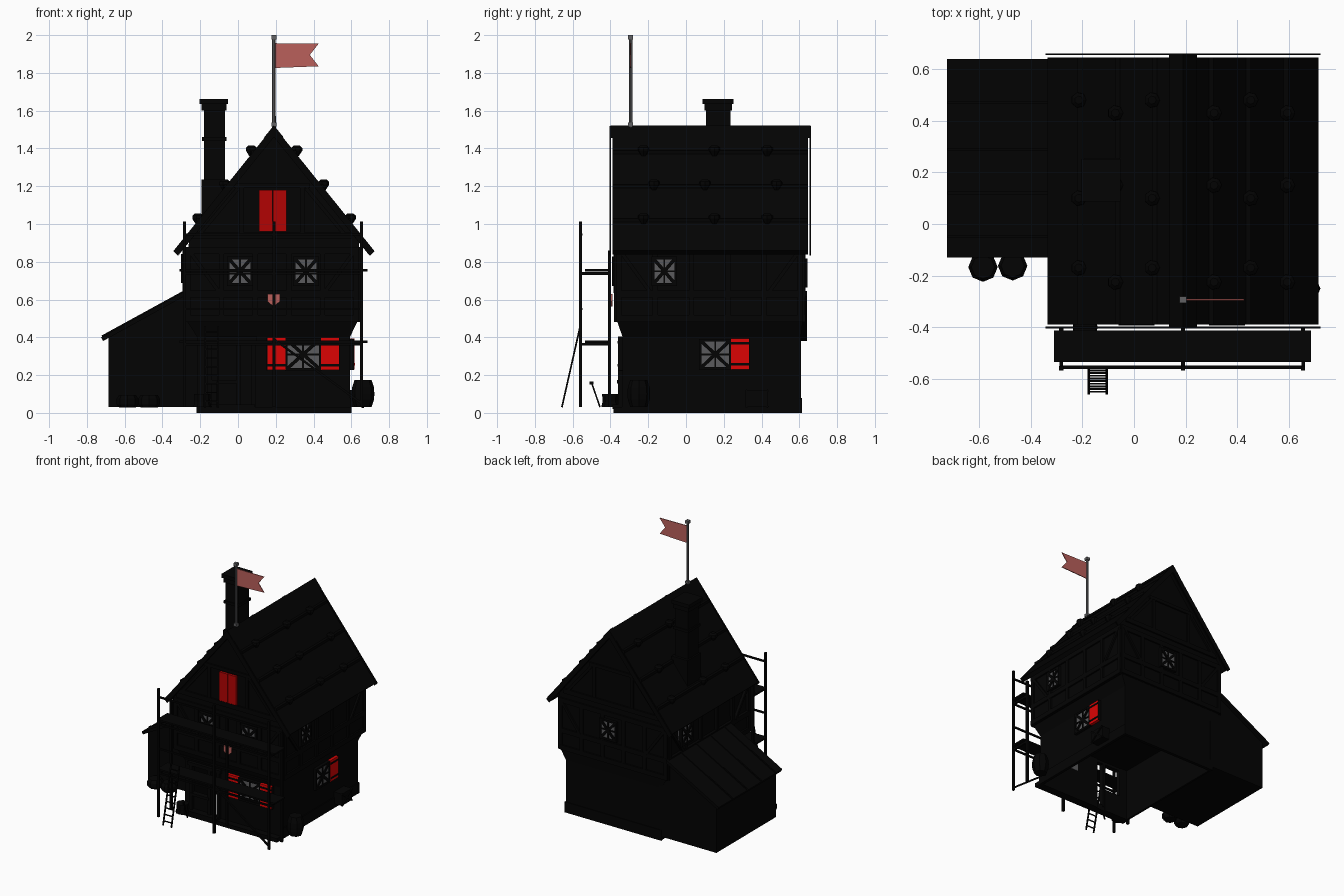
import bpy, bmesh, math
from mathutils import Matrix, Vector

cube = bpy.data.objects.get("Cube")
if cube:
    bpy.data.objects.remove(cube, do_unlink=True)


def material(name, r, g, b):
    m = bpy.data.materials.new(name)
    m.use_nodes = True
    m.diffuse_color = (r, g, b, 1)
    m.node_tree.nodes["Principled BSDF"].inputs["Base Color"].default_value = (r, g, b, 1)
    return m


BLACK = material("soot_black", .001, .001, .001)
ROOF = material("roof_black", .0008, .0008, .0008)
RED = material("shutter_red", .72, .001, .001)
DARK_RED = material("hatch_red", .45, .001, .001)
GLASS = material("grey_glass", .105, .105, .11)
METAL = material("grey_metal", .12, .12, .125)
CLOTH = material("faded_red_cloth", .49, .115, .105)


class Part:
    """Collects simple solids into one named object."""

    def __init__(self, name, mat, matrix=Matrix()):
        self.name, self.mat, self.matrix, self.bm = name, mat, matrix, bmesh.new()

    def box(self, lo, hi):
        lo, hi = Vector(lo), Vector(hi)
        m = Matrix.Translation((lo + hi) / 2) @ Matrix.Diagonal((*(hi - lo), 1))
        bmesh.ops.create_cube(self.bm, size=1, matrix=m)
        return self

    def beam(self, p, q, w):
        p, q = Vector(p), Vector(q)
        rot = (q - p).to_track_quat('Z', 'Y').to_matrix().to_4x4()
        m = Matrix.Translation((p + q) / 2) @ rot @ Matrix.Diagonal((w, w, (q - p).length, 1))
        bmesh.ops.create_cube(self.bm, size=1, matrix=m)
        return self

    def loft(self, rings):
        loops = [[self.bm.verts.new(p) for p in ring] for ring in rings]
        n = len(loops[0])
        self.bm.faces.new(loops[0])
        self.bm.faces.new(loops[-1])
        for a, b in zip(loops, loops[1:]):
            for i in range(n):
                self.bm.faces.new((a[i], a[(i + 1) % n], b[(i + 1) % n], b[i]))
        return self

    def extrude(self, profile, y0, y1):
        return self.loft([[(x, y, z) for x, z in profile] for y in (y0, y1)])

    def turned(self, x, y, profile, sides=8):
        ang = [math.tau * i / sides for i in range(sides)]
        return self.loft([[(x + r * math.cos(a), y + r * math.sin(a), z) for a in ang]
                          for r, z in profile])

    def done(self):
        bmesh.ops.recalc_face_normals(self.bm, faces=self.bm.faces)
        self.bm.transform(self.matrix)
        me = bpy.data.meshes.new(self.name)
        self.bm.to_mesh(me)
        self.bm.free()
        me.materials.append(self.mat)
        ob = bpy.data.objects.new(self.name, me)
        bpy.context.collection.objects.link(ob)
        return ob


CX = .19  # ridge line


def rect(x0, x1, y0, y1, z):
    return [(x0, y0, z), (x1, y0, z), (x1, y1, z), (x0, y1, z)]


# Ground floor: a floorless shell with an open doorway in the front
shell = Part("ground_floor", BLACK)
shell.box((-.215, .59, 0), (.592, .608, .41)).box((.577, -.335, 0), (.592, .6, .41))
shell.box((-.215, -.335, 0), (-.2, .6, .41)).box((-.21, -.335, 0), (-.14, -.32, .41))
shell.box((.07, -.335, 0), (.585, -.32, .41)).box((-.14, -.335, 0), (0, -.32, .17)).done()
Part("jetty", BLACK).loft([rect(-.215, .592, -.335, .608, .4), rect(-.28, .64, -.37, .62, .5)]).done()
plinth = Part("plinth", BLACK).box((-.22, -.385, 0), (.6, -.33, .03))
plinth.box((-.22, .6, 0), (.6, .614, .08)).box((.585, -.34, 0), (.599, .614, .08)).done()
Part("upper_floor", BLACK).extrude([(-.28, .48), (.64, .48), (.64, .91), (CX, 1.47), (-.26, .91)], -.37, .62).done()

# Main roof, verge boards, ridge and battens
section = [(0, 1.515), (.525, .86), (.502, .838), (0, 1.465)]
verge_section = [(0, 1.518), (.533, .856), (.508, .832), (0, 1.46)]
roof = Part("main_roof", ROOF)
verge = Part("verge_boards", ROOF)
batten = Part("roof_battens", ROOF)
stones = Part("roof_stones", ROOF)
for s in (-1, 1):
    roof.extrude([(CX + s * x, z) for x, z in section], -.39, .645)
    for y in (-.404, .654):
        verge.extrude([(CX + s * x, z) for x, z in verge_section], y, y + .007)
    for i, z in enumerate((1.38, 1.2, 1.02)):
        x = CX + s * (1.515 - z) / 1.24
        batten.box((x - .01, -.39, z - .01), (x + .01, .645, z + .01))
        # weights resting on each course
        alt = (i + (s > 0)) % 2
        for y in ((.43, .15, -.225) if alt else (.48, .1, -.17)):
            px = CX + s * (.12 + .142 * i)
            stones.turned(px, y, [(.012, z - .02), (.031, z + .008), (.03, z + .024), (.016, z + .036)], 7)
for p in (roof, verge, batten, stones):
    p.done()
Part("ridge_cap", ROOF).extrude([(.135, 1.455), (CX, 1.522), (.245, 1.455), (CX, 1.49)], -.4, .66).done()

# Chimney
ch = Part("chimney", BLACK).box((-.18, .105, .9), (-.07, .235, 1.63))
ch.box((-.192, .095, .95), (-.055, .255, 1.235)).box((-.19, .097, 1.44), (-.062, .243, 1.46))
ch.box((-.192, .097, 1.6), (-.062, .243, 1.64)).box((-.203, .088, 1.635), (-.053, .252, 1.663)).done()

# Lean-to with seamed roof
Part("lean_to_walls", BLACK).extrude([(-.685, .03), (-.2, .03), (-.2, .64), (-.28, .62), (-.685, .4)], -.11, .61).done()
Part("lean_to_roof", ROOF).extrude([(-.725, .4), (-.28, .645), (-.28, .62), (-.715, .38)], -.13, .64).done()
seams = Part("lean_to_seams", ROOF)
for y in (-.05, .12, .29, .47):
    seams.beam((-.72, y, .405), (-.28, y, .646), .01)
seams.done()


def wall(x, y, turn):
    return Matrix.Translation((x, y, 0)) @ Matrix.Rotation(math.radians(turn), 4, 'Z')


# Each wall frame has x along the wall and -y pointing outward
FRONT_UP, FRONT_LOW = wall(0, -.37, 0), wall(0, -.335, 0)
RIGHT_UP, RIGHT_LOW = wall(.64, 0, 90), wall(.592, 0, 90)
BACK_UP, LEFT_UP = wall(0, .62, 180), wall(-.28, 0, 270)

# Timber framing
for name, m, a, b in (("front", FRONT_UP, -.28, .64), ("right", RIGHT_UP, -.37, .62),
                      ("back", BACK_UP, -.64, .28), ("left", LEFT_UP, -.62, .37)):
    t = Part(name + "_timbers", BLACK, m)
    for z in (.5, .63, .86):
        t.box((a, -.012, z - .018), (b, .01, z + .018))
    for i in range(6):
        x = a + .015 + (b - a - .03) * i / 5
        t.box((x - .014, -.011, .49), (x + .014, .01, .87))
    for u, v in ((a + .02, a + .18), (b - .02, b - .18)):
        t.beam((u, -.003, .86), (v, -.003, .64), .02)
    if name in ("front", "back"):
        mid = (a + b) / 2
        t.box((mid - .42, -.012, .92), (mid + .42, .01, .955))
        t.box((mid - .2, -.012, 1.19), (mid + .2, .01, 1.215))
        for s in (-1, 1):
            t.box((mid + s * .16 - .012, -.01, .95), (mid + s * .16 + .012, .01, 1.2))
            t.beam((mid + s * .38, -.003, .95), (mid + s * .18, -.003, 1.19), .02)
    t.done()


def window(name, m, x, z, w, h, shutters=()):
    a, b, lo, hi = x - w / 2, x + w / 2, z - h / 2, z + h / 2
    Part(name + "_glass", GLASS, m).box((a, -.014, lo), (b, .018, hi)).done()
    f = Part(name + "_frame", BLACK, m)
    for u in (a, b):
        f.box((u - .007, -.022, lo - .007), (u + .007, 0, hi + .007))
    for v in (lo, hi):
        f.box((a, -.022, v - .007), (b, 0, v + .007))
    f.beam((x, -.015, lo), (x, -.015, hi), .01).beam((a, -.015, z), (b, -.015, z), .01)
    f.beam((a, -.014, lo), (b, -.014, hi), .018).beam((a, -.014, hi), (b, -.014, lo), .018)
    for s in shutters:
        u, v = sorted((x + s * (w / 2 + .004), x + s * (w / 2 + .1)))
        Part(name + "_shutter", RED, m).box((u, -.024, lo - .004), (v, -.002, hi + .008)).done()
        for k in (lo + .022, hi - .016):
            f.box((u, -.028, k - .006), (v, 0, k + .006))
        # dark outer edge of the shutter
        e = x + s * (w / 2 + .101)
        f.box((e - .002, -.025, lo - .005), (e + .002, 0, hi + .009))
    f.done()


window("front_upper_right_window", FRONT_UP, .01, .75, .125, .14)
window("front_upper_left_window", FRONT_UP, .36, .75, .125, .14)
window("front_lower_window", FRONT_LOW, .345, .31, .18, .16, (-1, 1))
window("side_upper_window", RIGHT_UP, -.115, .75, .12, .14)
window("side_lower_window", RIGHT_LOW, .155, .31, .16, .15, (1,))
window("back_window", BACK_UP, -.215, .74, .13, .14)
window("left_window", LEFT_UP, -.41, .765, .13, .14)

# Attic hatch, doorway frame and step
hatch = Part("attic_hatch", DARK_RED, FRONT_UP).box((.112, -.018, .96), (.183, .01, 1.18))
hatch.box((.186, -.018, .96), (.256, .01, 1.18)).done()
door = Part("doorway_frame", BLACK, FRONT_LOW)
for x in (-.15, .005, .08):
    door.box((x - .012, -.025, .03), (x + .012, .01, .4))
door.box((-.18, -.025, .38), (.1, .01, .405)).box((-.15, -.03, .155), (.005, .01, .175)).done()
Part("door_step", BLACK).box((-.16, -.39, .02), (.09, -.33, .045)).done()
Part("shield_sign", CLOTH).extrude([(.155, .63), (.222, .63), (.222, .59), (.188, .563), (.155, .59)], -.398, -.388).done()

# Scaffold
sc = Part("scaffold", BLACK)
for x in (-.282, CX, .655):
    sc.box((x - .008, -.567, .03), (x + .008, -.551, 1.012))
    sc.box((x - .008, -.413, .03), (x + .008, -.397, .86))
    for z in (.363, .738):
        sc.box((x - .007, -.565, z - .007), (x + .007, -.4, z + .007))
for z in (.363, .55, .738, .945):
    sc.box((-.285, -.561, z - .006), (.66, -.549, z + .006))
sc.beam((.655, -.556, .05), (CX, -.556, .39), .012).done()
boards = Part("scaffold_boards", BLACK)
for z in (.376, .755):
    boards.box((-.31, -.535, z - .006), (.685, -.412, z + .006))
boards.done()

# Ladder
ladder = Part("ladder", BLACK)
for x in (-.175, -.105):
    ladder.beam((x, -.657, .03), (x, -.56, .46), .009)
for i in range(9):
    t = (i + .7) / 9.4
    ladder.beam((-.175, -.657 + .097 * t, .03 + .43 * t), (-.105, -.657 + .097 * t, .03 + .43 * t), .007)
ladder.done()

# Barrel, tubs, chopping block, axe and crate
Part("side_barrel", BLACK).turned(.662, -.25, [(.045, .03), (.058, .07), (.06, .1), (.058, .135), (.045, .175)]).done()
for name, x, y in (("lean_to_tub_a", -.585, -.167), ("lean_to_tub_b", -.47, -.162)):
    Part(name, BLACK).turned(x, y, [(.045, .028), (.057, .045), (.057, .075), (.045, .095)]).done()
Part("chopping_block", BLACK).turned(-.19, -.4, [(.05, .03), (.042, .06), (.045, .1)], 9).done()
Part("axe", BLACK).beam((-.11, -.455, .03), (-.11, -.5, .16), .008).box((-.115, -.51, .15), (-.105, -.49, .165)).done()
crate = Part("crate", BLACK).box((.58, .315, .03), (.66, .435, .12))
crate.beam((.66, .315, .03), (.66, .435, .12), .012).beam((.66, .435, .03), (.66, .315, .12), .012).done()

# Flag
pole = Part("flag_pole", METAL).turned(CX, -.293, [(.01, 1.5), (.009, 1.99)], 8)
for z in (1.515, 1.978):
    pole.box((CX - .013, -.306, z), (CX + .013, -.28, z + .022))
pole.done()
Part("flag", CLOTH).extrude([(.195, 1.957), (.427, 1.955), (.38, 1.895), (.427, 1.835), (.195, 1.826)], -.296, -.29).done()
